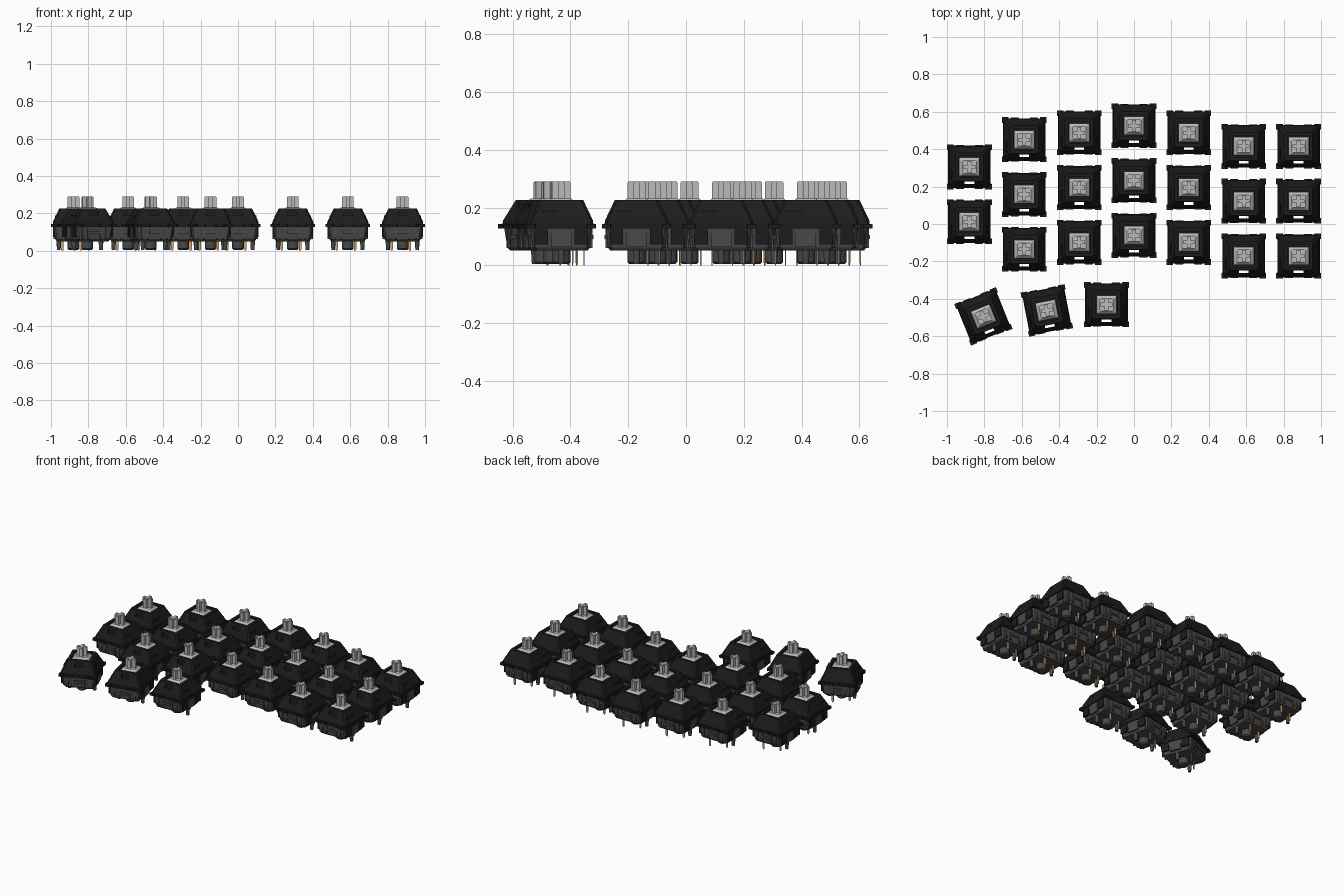
import bpy, bmesh, math
from mathutils import Matrix, Vector

if "Cube" in bpy.data.objects:
    bpy.data.objects.remove(bpy.data.objects["Cube"])

S = 0.01538   # model units per millimetre; switch parts are drawn in mm, z = 0 at the mounting plate
PLATE = 8.3   # height of the plate above the pin tips


def material(name, r, g, b):
    m = bpy.data.materials.new(name)
    m.diffuse_color = (r, g, b, 1)
    m.use_nodes = True
    m.node_tree.nodes["Principled BSDF"].inputs["Base Color"].default_value = m.diffuse_color
    return m


BLACK = material("black_plastic", 0.012, 0.012, 0.012)
GREY = material("dark_grey_plastic", 0.065, 0.065, 0.065)
LIGHT = material("light_grey_plastic", 0.5, 0.5, 0.5)
COPPER = material("copper", 0.7, 0.36, 0.14)


def loft(bm, rings):
    """Stack of chamfered rectangles (half x, half y, chamfer, z), capped at both ends."""
    loops = []
    for hx, hy, c, z in rings:
        pts = [(hx, -hy + c), (hx, hy - c), (hx - c, hy), (-hx + c, hy),
               (-hx, hy - c), (-hx, -hy + c), (-hx + c, -hy), (hx - c, -hy)]
        loops.append([bm.verts.new((x, y, z)) for x, y in pts])
    for a, b in zip(loops, loops[1:]):
        for i in range(8):
            j = (i + 1) % 8
            bm.faces.new((a[i], a[j], b[j], b[i]))
    bm.faces.new(loops[0][::-1])
    bm.faces.new(loops[-1])


def box(bm, x0, x1, y0, y1, z0, z1):
    mat = Matrix.Translation(((x0 + x1) / 2, (y0 + y1) / 2, (z0 + z1) / 2)) @ \
        Matrix.Diagonal((abs(x1 - x0), abs(y1 - y0), abs(z1 - z0), 1))
    bmesh.ops.create_cube(bm, size=1, matrix=mat)


def peg(bm, x, y, r_top, r_tip, z0, z1, n=20):
    r = bmesh.ops.create_cone(bm, cap_ends=True, segments=n, radius1=r_tip, radius2=r_top,
                              depth=z1 - z0, matrix=Matrix.Translation((x, y, (z0 + z1) / 2)))
    for f in {f for v in r["verts"] for f in v.link_faces}:
        f.smooth = len(f.verts) == 4


def prism(bm, pts, z0, z1):
    f = bm.faces.new([bm.verts.new((x, y, z0)) for x, y in pts])
    r = bmesh.ops.extrude_face_region(bm, geom=[f])
    bmesh.ops.translate(bm, vec=(0, 0, z1 - z0),
                        verts=[v for v in r["geom"] if isinstance(v, bmesh.types.BMVert)])


def mirror4(quarter):
    """Outline from one quadrant, running from the y axis to the x axis."""
    right = quarter + [(x, -y) for x, y in reversed(quarter)]
    return right + [(-x, y) for x, y in reversed(right)]


def finish(name, bm, mat=None):
    bmesh.ops.recalc_face_normals(bm, faces=bm.faces)
    me = bpy.data.meshes.new(name)
    bm.to_mesh(me)
    bm.free()
    if mat:
        me.materials.append(mat)
    return me


# lamp slot through the front of each housing
bm = bmesh.new()
box(bm, -1.7, 1.7, -6.0, -5.1, -12, 12)
cutter = bpy.data.objects.new("slot_cutter", finish("slot_cutter", bm))
cutter.hide_render = True
bpy.context.collection.objects.link(cutter)


def slotted(me):
    ob = bpy.data.objects.new("temp", me)
    bpy.context.collection.objects.link(ob)
    mod = ob.modifiers.new("slot", "BOOLEAN")
    mod.operation, mod.object, mod.solver = "DIFFERENCE", cutter, "EXACT"
    dg = bpy.context.evaluated_depsgraph_get()
    out = bpy.data.meshes.new_from_object(ob.evaluated_get(dg))
    bpy.data.objects.remove(ob)
    return out


parts = {}

# top housing: sloped shell with a stem pocket
bm = bmesh.new()
loft(bm, [(7.2, 7.2, .5, .9), (7.1, 7.1, .6, 1.8), (4.9, 4.9, .6, 6.4),
          (3.75, 3.75, .2, 6.4), (3.75, 3.75, .2, 4.6)])
parts["top_housing"] = slotted(finish("top_housing", bm, BLACK))

# clips down the sides and ribs on the slopes
bm = bmesh.new()
for sx in (-1, 1):
    for sy in (-1, 1):
        box(bm, sx * 6.2, sx * 7.1, sy * 3.0, sy * 6.0, -3.6, .1)
    box(bm, sx * 6.0, sx * 6.4, -4.6, -.8, .9, 4.0)
parts["housing_clips"] = finish("housing_clips", bm, BLACK)

# flange with notched edges
bm = bmesh.new()
prism(bm, mirror4([(1.8, 7.4), (2.0, 7.65), (4.6, 7.65), (4.8, 7.4), (5.4, 7.4), (5.5, 7.8),
                   (7.8, 7.8), (7.8, 5.9), (7.4, 5.8)]), 0, 1)
parts["flange"] = slotted(finish("flange", bm, BLACK))

# bottom housing
bm = bmesh.new()
loft(bm, [(5.8, 5.9, .8, -5), (6.3, 6.4, .7, -4.3), (6.8, 6.9, .5, 0)])
parts["bottom_housing"] = slotted(finish("bottom_housing", bm, GREY))

# bottom ribs, side panels and locating posts
bm = bmesh.new()
for s in (-1, 1):
    box(bm, s * 6.0, s * 7.0, -2.3, 2.3, -4.2, 0)
    for x in (-4.4, -2.3, 2.3, 4.4):
        box(bm, x - .35, x + .35, s * 6.0, s * 7.0, -4.4, 0)
    box(bm, -1.9, 1.9, s * 6.3, s * 7.25, -2.4, -1.5)
    peg(bm, s * 5.08, 0, .85, .65, -8.0, -4.9, 14)
peg(bm, 0, 0, 2.0, 2.0, -7.6, -4.9, 24)
peg(bm, 0, 0, 2.0, 1.6, -8.0, -7.6, 24)
parts["bottom_posts"] = finish("bottom_posts", bm, GREY)

# stem: sloped shoulder and cross
bm = bmesh.new()
loft(bm, [(3.55, 3.2, .2, 4.5), (3.55, 3.2, .2, 5.7), (2.4, 2.2, .3, 6.7)])
prism(bm, mirror4([(.65, 2.05), (.65, .65), (2.05, .65)]), 6.0, 10.3)
prism(bm, mirror4([(.5, 1.9), (.5, .5), (1.9, .5)]), 10.3, 10.55)
parts["stem"] = finish("stem", bm, LIGHT)

# contact pins
bm = bmesh.new()
for x, y in ((-3.81, 2.54), (2.54, 5.08)):
    box(bm, x - .45, x + .45, y - .15, y + .15, -7.8, -4.8)
    box(bm, x - .3, x + .3, y - .12, y + .12, -8.3, -7.8)
parts["contact_pins"] = finish("contact_pins", bm, COPPER)

bpy.data.objects.remove(cutter)

# layout: staggered columns (x, top y, count) and an angled thumb row
PITCH = 0.293
columns = [(-.88, .305, 2), (-.587, .451, 3), (-.293, .488, 3), (0, .525, 3),
           (.293, .488, 3), (.587, .415, 3), (.88, .415, 3)]
places = [(x, y - PITCH * i, 0) for x, y, n in columns for i in range(n)]
places += [(-.805, -.494, 22), (-.466, -.462, 11), (-.147, -.431, 0)]

for k, (x, y, deg) in enumerate(places):
    xf = Matrix.Translation((x, y, PLATE * S)) @ Matrix.Rotation(math.radians(deg), 4, "Z") \
        @ Matrix.Scale(S, 4)
    for name, me in parts.items():
        ob = bpy.data.objects.new(f"{name}_{k + 1:02d}", me)
        ob.matrix_world = xf
        bpy.context.collection.objects.link(ob)
